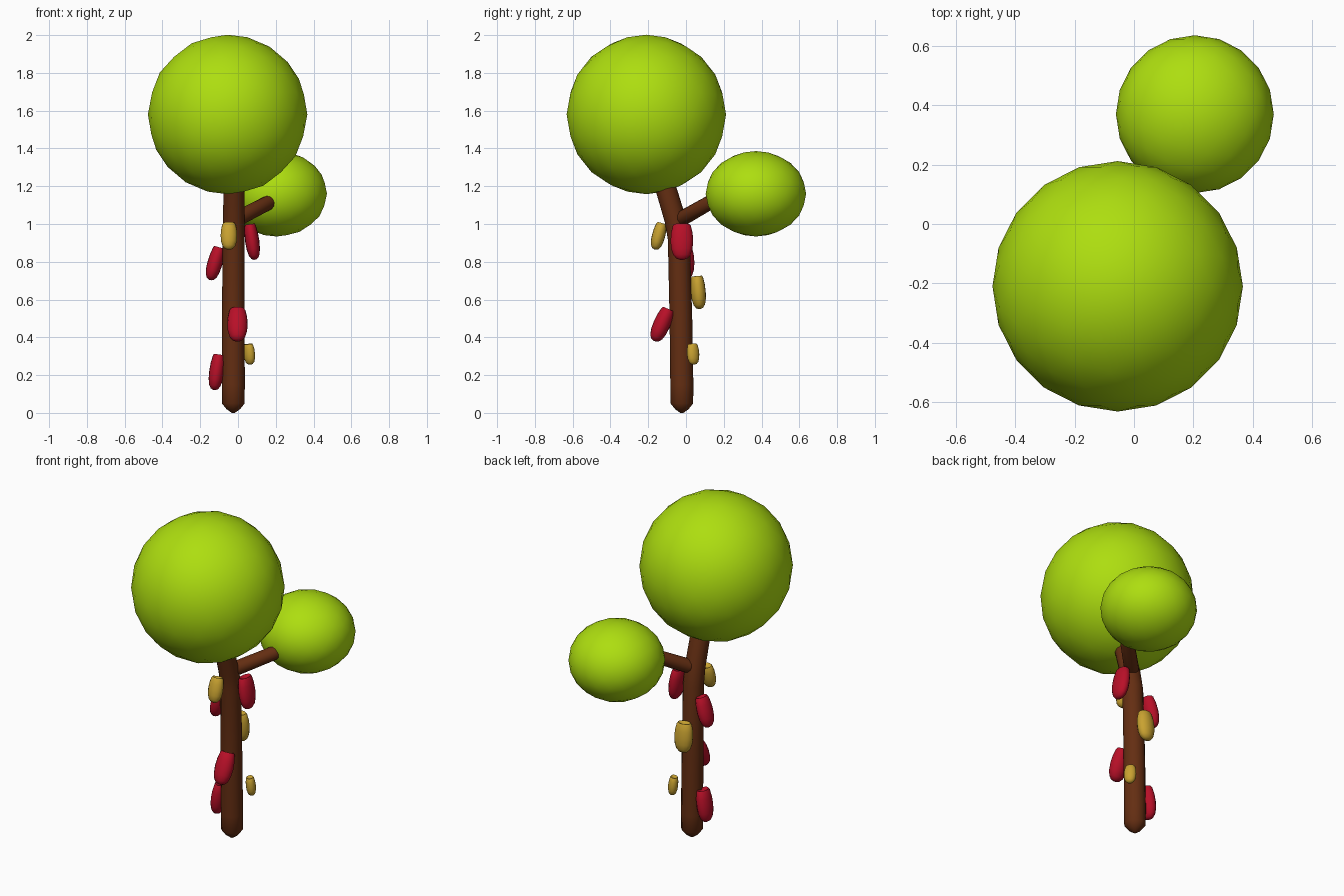
import bpy, bmesh, math
from mathutils import Vector, Matrix

if "Cube" in bpy.data.objects:
    bpy.data.objects.remove(bpy.data.objects["Cube"])


def material(name, rgb):
    m = bpy.data.materials.new(name)
    m.diffuse_color = (*rgb, 1)
    m.use_nodes = True
    m.node_tree.nodes["Principled BSDF"].inputs["Base Color"].default_value = m.diffuse_color
    return m


LEAF = material("leaf green", (0.42, 0.73, 0.005))
BARK = material("bark brown", (0.127, 0.027, 0.006))
RED = material("pod red", (0.48, 0.005, 0.021))
YELLOW = material("pod yellow", (0.58, 0.36, 0.03))


def finish(name, bm, mat, angle):
    bmesh.ops.recalc_face_normals(bm, faces=bm.faces)
    mesh = bpy.data.meshes.new(name)
    bm.to_mesh(mesh)
    bm.free()
    mesh.materials.append(mat)
    ob = bpy.data.objects.new(name, mesh)
    bpy.context.collection.objects.link(ob)
    bpy.ops.object.select_all(action='DESELECT')
    ob.select_set(True)
    bpy.context.view_layer.objects.active = ob
    bpy.ops.object.shade_smooth_by_angle(angle=math.radians(angle))
    return ob


def skin(bm, frames, sides):
    """Bridge rings given as (centre, axis_a, axis_b) and close both ends."""
    rings = []
    for c, a, b in frames:
        rings.append([bm.verts.new(c + a * math.cos(k * math.tau / sides)
                                   + b * math.sin(k * math.tau / sides))
                      for k in range(sides)])
    for p, q in zip(rings, rings[1:]):
        for k in range(sides):
            j = (k + 1) % sides
            bm.faces.new((p[k], p[j], q[j], q[k]))
    bm.faces.new(rings[0])
    bm.faces.new(rings[-1])


def tube(name, stations, sides=12):
    """Round limb through (x, y, z, radius) stations."""
    pts = [Vector(s[:3]) for s in stations]
    frames = []
    for i, s in enumerate(stations):
        d = (pts[min(i + 1, len(pts) - 1)] - pts[max(i - 1, 0)]).normalized()
        a = Vector((0, 1, 0)).cross(d).normalized()
        frames.append((pts[i], a * s[3], d.cross(a) * s[3]))
    bm = bmesh.new()
    skin(bm, frames, sides)
    finish(name, bm, BARK, 40)


def foliage(name, centre, radii):
    bm = bmesh.new()
    bmesh.ops.create_icosphere(
        bm, subdivisions=3, radius=1,
        matrix=Matrix.Translation(centre) @ Matrix.Diagonal((*radii, 1)))
    finish(name, bm, LEAF, 60)


# pod outline: (width factor, height factor), dimpled top to round base
POD = [(0.25, 0.44), (0.5, 0.47), (0.68, 0.5), (0.8, 0.45), (0.95, 0.25), (1, 0.02),
       (0.94, -0.2), (0.76, -0.37), (0.48, -0.465), (0.15, -0.5)]


def pod(name, mat, centre, heading, tilt, depth, width, length):
    """Pod facing outward along heading, its top leaning in to the trunk."""
    h, t = math.radians(heading), math.radians(tilt)
    out = Vector((math.cos(h), math.sin(h), 0))
    z = Vector((0, 0, 1))
    up = z * math.cos(t) - out * math.sin(t)
    normal = out * math.cos(t) + z * math.sin(t)
    side = z.cross(out)
    c = Vector(centre)
    bm = bmesh.new()
    skin(bm, [(c + up * v * length, normal * r * depth / 2, side * r * width / 2)
              for r, v in POD], 16)
    finish(name, bm, mat, 50)


# trunk with a blunt point at the ground and a bend under the crown
tube("trunk", [(-0.025, -0.022, 0, 0.008), (-0.025, -0.022, 0.02, 0.036),
               (-0.025, -0.022, 0.05, 0.06), (-0.025, -0.022, 0.15, 0.061),
               (-0.025, -0.027, 0.5, 0.06), (-0.023, -0.038, 0.92, 0.058),
               (-0.022, -0.056, 1.02, 0.057), (-0.022, -0.11, 1.2, 0.055),
               (-0.03, -0.17, 1.4, 0.05)])

# side branch
tube("branch", [(-0.02, -0.04, 1.02, 0.03), (0.0, -0.02, 1.03, 0.041),
                (0.155, 0.12, 1.11, 0.039), (0.2, 0.25, 1.15, 0.036)])

# foliage balls
foliage("large_foliage", (-0.055, -0.21, 1.58), (0.422, 0.422, 0.422))
foliage("small_foliage", (0.205, 0.37, 1.16), (0.266, 0.266, 0.226))

# pods on the trunk
pod("red_pod_low", RED, (-0.113, -0.02, 0.215), 180, 8, 0.08, 0.11, 0.19)
pod("red_pod_front", RED, (-0.003, -0.13, 0.465), 270, 24, 0.09, 0.108, 0.185)
pod("red_pod_left", RED, (-0.123, -0.008, 0.79), 180, 16, 0.08, 0.105, 0.18)
pod("red_pod_right", RED, (0.076, -0.022, 0.905), 0, 8, 0.075, 0.12, 0.19)
pod("yellow_pod_top", YELLOW, (-0.048, -0.146, 0.935), 270, 15, 0.07, 0.088, 0.145)
pod("yellow_pod_back", YELLOW, (-0.03, 0.065, 0.637), 95, 5, 0.08, 0.11, 0.175)
pod("yellow_pod_small", YELLOW, (0.06, 0.038, 0.31), 35, 6, 0.055, 0.07, 0.11)
